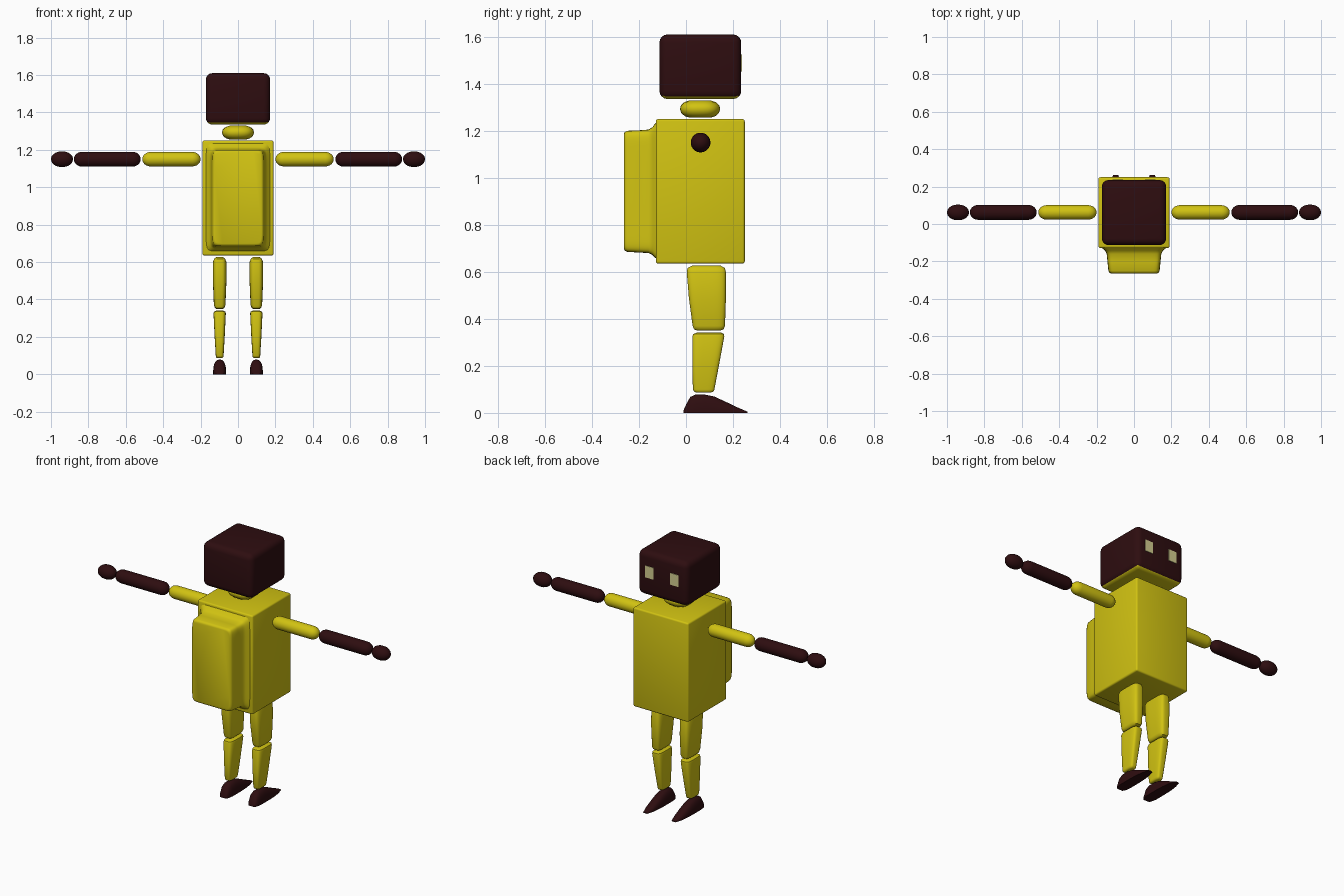
import bpy, bmesh, math
from mathutils import Vector

if "Cube" in bpy.data.objects:
    bpy.data.objects.remove(bpy.data.objects["Cube"])


def material(name, rgb):
    m = bpy.data.materials.new(name)
    m.diffuse_color = (*rgb, 1)
    m.use_nodes = True
    m.node_tree.nodes["Principled BSDF"].inputs["Base Color"].default_value = m.diffuse_color
    return m


YELLOW = material("yellow", (0.64, 0.545, 0.006))
DARK = material("dark brown", (0.027, 0.004, 0.005))
PALE = material("pale cream", (0.66, 0.62, 0.28))


def finish(name, bm, mats, mirror=False, angle=35):
    bmesh.ops.recalc_face_normals(bm, faces=bm.faces)
    me = bpy.data.meshes.new(name)
    bm.to_mesh(me)
    bm.free()
    for m in mats:
        me.materials.append(m)
    for p in me.polygons:
        p.use_smooth = True
    me.set_sharp_from_angle(angle=math.radians(angle))
    ob = bpy.data.objects.new(name, me)
    bpy.context.collection.objects.link(ob)
    if mirror:
        ob.modifiers.new("mirror", 'MIRROR')
    return ob


def box(name, lo, hi, bevel, mats, segments=4, mirror=False, rule=None):
    bm = bmesh.new()
    bmesh.ops.create_cube(bm, size=1)
    for v in bm.verts:
        v.co = Vector([lo[i] + (v.co[i] + 0.5) * (hi[i] - lo[i]) for i in range(3)])
    if bevel:
        bmesh.ops.bevel(bm, geom=bm.edges[:], offset=bevel, segments=segments,
                        profile=0.5, affect='EDGES')
    if rule:
        for f in bm.faces:
            f.material_index = rule(f)
    return finish(name, bm, mats, mirror)


def loft(name, axis, sections, power, mat, mirror=False, flat=False, n=32):
    """Superellipse sections (t, u0, u1, v0, v1) joined along an axis."""
    bm = bmesh.new()
    rings = []
    for t, u0, u1, v0, v1 in sections:
        ring = []
        for i in range(n):
            a = 2 * math.pi * (i + 0.5) / n
            c, s = math.cos(a), math.sin(a)
            c = math.copysign(abs(c) ** (2 / power), c)
            s = math.copysign(abs(s) ** (2 / power), s)
            u = (u0 + u1) / 2 + c * (u1 - u0) / 2
            if flat:  # flat underside
                v = v0 + max(s, 0) * (v1 - v0)
            else:
                v = (v0 + v1) / 2 + s * (v1 - v0) / 2
            co = {'x': (t, u, v), 'y': (u, t, v), 'z': (u, v, t)}[axis]
            ring.append(bm.verts.new(co))
        rings.append(ring)
    for a, b in zip(rings, rings[1:]):
        for i in range(n):
            j = (i + 1) % n
            bm.faces.new((a[i], a[j], b[j], b[i]))
    bm.faces.new(rings[0])
    bm.faces.new(rings[-1])
    if flat:
        bmesh.ops.remove_doubles(bm, verts=bm.verts, dist=1e-5)
    return finish(name, bm, [mat], mirror, 45)


def capsule(name, x0, x1, r, cap, mat):
    """Round limb along x with elliptical ends."""
    secs = []
    angles = [0.12, 0.4, 0.7, 1.0, 1.3, math.pi / 2]
    for a in angles:
        secs.append((x0 + cap * (1 - math.cos(a)), r * math.sin(a)))
    for a in reversed(angles):
        secs.append((x1 - cap * (1 - math.cos(a)), r * math.sin(a)))
    secs = [(x, 0.062 - k, 0.062 + k, 1.15 - k, 1.15 + k) for x, k in secs]
    loft(name, 'x', secs, 2, mat, mirror=True, n=24)


# Head with yellow underside, and eyes on the rear face
box("head", (-0.172, -0.113, 1.335), (0.172, 0.235, 1.61), 0.035, [DARK, YELLOW],
    rule=lambda f: int(f.calc_center_median().z < 1.348))
box("eye", (0.058, 0.23, 1.452), (0.114, 0.238, 1.525), 0, [PALE], mirror=True)

# Neck
loft("neck", 'z', [(z, -k, k, 0.06 - k, 0.06 + k) for z, k in
                   ((1.256, 0.045), (1.262, 0.065), (1.275, 0.08), (1.292, 0.086),
                    (1.308, 0.082), (1.322, 0.067), (1.329, 0.045))], 2.6, YELLOW)

# Torso and the pack that flares into it
box("torso", (-0.19, -0.128, 0.635), (0.19, 0.25, 1.25), 0.01, [YELLOW], 3)
loft("chest_pack", 'y', [(y, -w, w, lo, hi) for y, w, lo, hi in
                         ((-0.12, 0.176, 0.655, 1.24), (-0.132, 0.168, 0.66, 1.23),
                          (-0.143, 0.154, 0.672, 1.215), (-0.16, 0.146, 0.68, 1.205),
                          (-0.20, 0.142, 0.682, 1.202), (-0.25, 0.137, 0.685, 1.20),
                          (-0.26, 0.133, 0.69, 1.195), (-0.264, 0.125, 0.698, 1.187))],
     14, YELLOW, n=64)

# Arms and hands
capsule("upper_arm", 0.20, 0.512, 0.039, 0.045, YELLOW)
capsule("forearm", 0.52, 0.878, 0.04, 0.045, DARK)
capsule("hand", 0.882, 1.0, 0.042, 0.055, DARK)

# Legs: boxy tapered sections
loft("thigh", 'z', [(z, 0.098 - w, 0.098 + w, a, b) for z, w, a, b in
                    ((0.35, 0.018, 0.05, 0.145), (0.355, 0.026, 0.034, 0.16),
                     (0.37, 0.031, 0.028, 0.166), (0.49, 0.036, 0.012, 0.17),
                     (0.60, 0.036, 0.003, 0.17), (0.617, 0.03, 0.007, 0.165),
                     (0.626, 0.018, 0.025, 0.148))], 4, YELLOW, mirror=True)
loft("shin", 'z', [(z, 0.098 - w, 0.098 + w, a, b) for z, w, a, b in
                   ((0.086, 0.013, 0.045, 0.105), (0.091, 0.019, 0.034, 0.117),
                    (0.10, 0.021, 0.029, 0.121), (0.20, 0.027, 0.027, 0.14),
                    (0.325, 0.033, 0.027, 0.163), (0.335, 0.03, 0.03, 0.162),
                    (0.341, 0.018, 0.045, 0.15))], 4, YELLOW, mirror=True)

# Wedge feet with flat soles
loft("foot", 'y', [(y, 0.098 - w, 0.098 + w, 0, h) for y, w, h in
                   ((-0.01, 0.02, 0.012), (0.0, 0.027, 0.035), (0.018, 0.032, 0.068),
                    (0.04, 0.035, 0.078), (0.08, 0.035, 0.078), (0.12, 0.035, 0.07),
                    (0.17, 0.033, 0.047), (0.22, 0.027, 0.023), (0.262, 0.014, 0.005))],
     2.6, DARK, mirror=True, flat=True)
